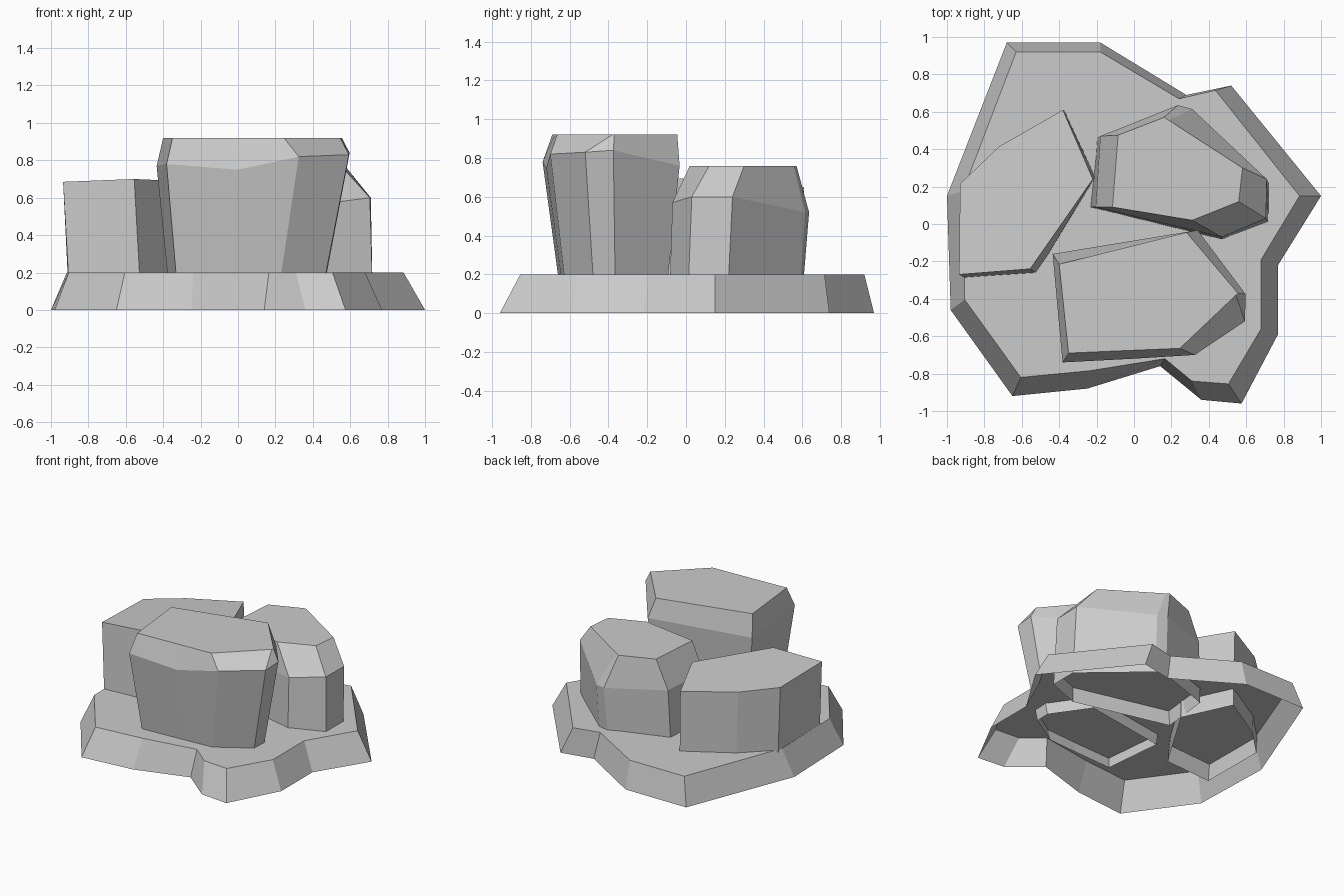
import bpy, bmesh


def shell(name, rings):
    """Loft matching rings from bottom to top, cap the top, leave the underside open."""
    bm = bmesh.new()
    loops = [[bm.verts.new(p) for p in ring] for ring in rings]
    for low, high in zip(loops, loops[1:]):
        n = len(low)
        for i in range(n):
            j = (i + 1) % n
            bm.faces.new((low[i], low[j], high[j], high[i]))
    bm.faces.new(loops[-1])
    bmesh.ops.remove_doubles(bm, verts=bm.verts, dist=0.001)
    bm.normal_update()
    mesh = bpy.data.meshes.new(name)
    bm.to_mesh(mesh)
    bm.free()
    ob = bpy.data.objects.new(name, mesh)
    bpy.context.collection.objects.link(ob)
    return ob


def level(points, z):
    return [(x, y, z) for x, y in points]


# Low ground slab with sloping rim (outlines run counter-clockwise)
rim_bottom = [(-.68, .97), (-1, .15), (-.98, -.46), (-.65, -.92), (-.25, -.88),
              (.14, -.76), (.36, -.94), (.575, -.96), (.77, -.59), (.77, -.22),
              (1, .15), (.52, .74), (.28, .69), (-.18, .97)]
rim_top = [(-.63, .92), (-.915, .175), (-.905, -.405), (-.605, -.82), (-.24, -.785),
           (.165, -.72), (.31, -.84), (.505, -.855), (.68, -.56), (.68, -.19),
           (.885, .15), (.435, .715), (.24, .67), (-.18, .92)]
shell("ground_slab", [level(rim_bottom, 0), level(rim_top, .2)])

# Left rock: plain six-sided block
left_low = [(-.90, -.29), (-.52, -.265), (-.205, .25), (-.37, .605), (-.70, .41), (-.905, .21)]
left_top = [(-.935, -.27, .685), (-.555, -.24, .70), (-.22, .24, .685),
            (-.38, .61, .65), (-.72, .415, .66), (-.93, .215, .675)]
shell("left_rock", [level(left_low, .07), left_top])

# Front rock: widens upward, chamfered top
front_low = [(-.37, -.205), (-.325, -.65), (-.02, -.635), (.22, -.62),
             (.455, -.475), (.46, -.365), (.275, -.1)]
front_mid = [(-.435, -.16, .77), (-.382, -.74, .78), (0, -.72, .75), (.325, -.70, .82),
             (.593, -.52, .83), (.597, -.375, .84), (.34, -.033, .76)]
front_top = [(-.40, -.215), (-.35, -.69), (-.05, -.677), (.245, -.665),
             (.545, -.38), (.555, -.37), (.28, -.045)]
shell("front_rock", [level(front_low, .12), front_mid, level(front_top, .92)])

# Back rock: steep sides, broad chamfer
back_low = [(-.24, .09), (-.20, .46), (.22, .60), (.30, .585), (.72, .215), (.72, .01), (.47, -.085)]
back_mid = [(-.205, .09, .55), (-.18, .47, .55), (.235, .635, .52), (.31, .615, .52),
            (.71, .24, .6), (.705, .03, .6), (.47, -.07, .57)]
back_top = [(-.115, .09), (-.085, .475), (.16, .57), (.185, .555), (.58, .30), (.56, .12), (.31, .02)]
back = [level(back_low, .09), back_mid, level(back_top, .76)]
# this rock is listed clockwise, so reverse every ring
shell("back_rock", [ring[::-1] for ring in back])
